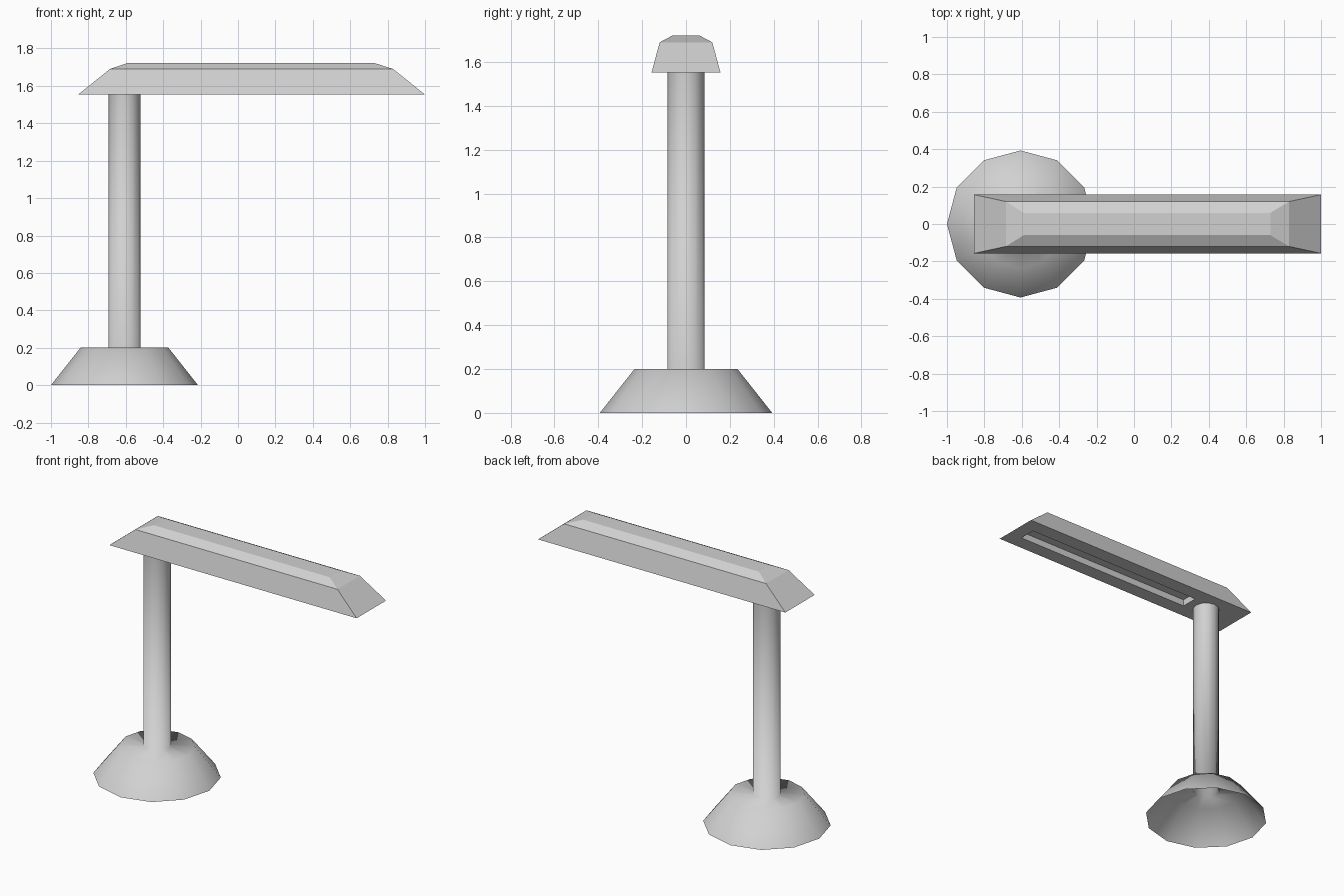
import bpy
import bmesh
import math

if "Cube" in bpy.data.objects:
    bpy.data.objects.remove(bpy.data.objects["Cube"])

# One flat colour for the whole lamp
grey = bpy.data.materials.new("light_grey")
grey.diffuse_color = (0.64, 0.64, 0.64, 1)
grey.use_nodes = True
grey.node_tree.nodes["Principled BSDF"].inputs["Base Color"].default_value = grey.diffuse_color


def loft(name, rings, cap, smooth):
    """Bridge consecutive closed rings of points, optionally capping both ends."""
    bm = bmesh.new()
    loops = [[bm.verts.new(p) for p in ring] for ring in rings]
    n = len(loops[0])
    for a, b in zip(loops, loops[1:]):
        for i in range(n):
            j = (i + 1) % n
            bm.faces.new((a[i], a[j], b[j], b[i]))
    if cap:
        bm.faces.new(loops[0][::-1])
        bm.faces.new(loops[-1])
        bmesh.ops.recalc_face_normals(bm, faces=bm.faces)
    for f in bm.faces:
        f.smooth = smooth
    mesh = bpy.data.meshes.new(name)
    bm.to_mesh(mesh)
    bm.free()
    mesh.materials.append(grey)
    obj = bpy.data.objects.new(name, mesh)
    bpy.context.collection.objects.link(obj)
    return obj


def circle(r, z, cx=-0.607, sides=12):
    return [(cx + r * math.cos(math.tau * i / sides),
             r * math.sin(math.tau * i / sides), z) for i in range(sides)]


def rect(x0, x1, y, z):
    return [(x0, -y, z), (x1, -y, z), (x1, y, z), (x0, y, z)]


# Stand: hollow flared foot, open underneath, running smoothly into the post
profile = [(0.393, 0), (0.235, 0.2), (0.085, 0.2), (0.085, 1.553)]
loft("stand", [circle(r, z) for r, z in profile], cap=False, smooth=True)

# Lamp head: bevelled bar with a light slot recessed into its underside
loft("lamp_head", [
    rect(-0.59, 0.73, 0.06, 1.722),    # top
    rect(-0.685, 0.83, 0.12, 1.69),    # shoulder
    rect(-0.855, 1.0, 0.157, 1.553),   # lower edge
    rect(-0.466, 0.90, 0.058, 1.553),  # slot rim
    rect(-0.466, 0.90, 0.058, 1.598),  # slot ceiling
], cap=True, smooth=False)
